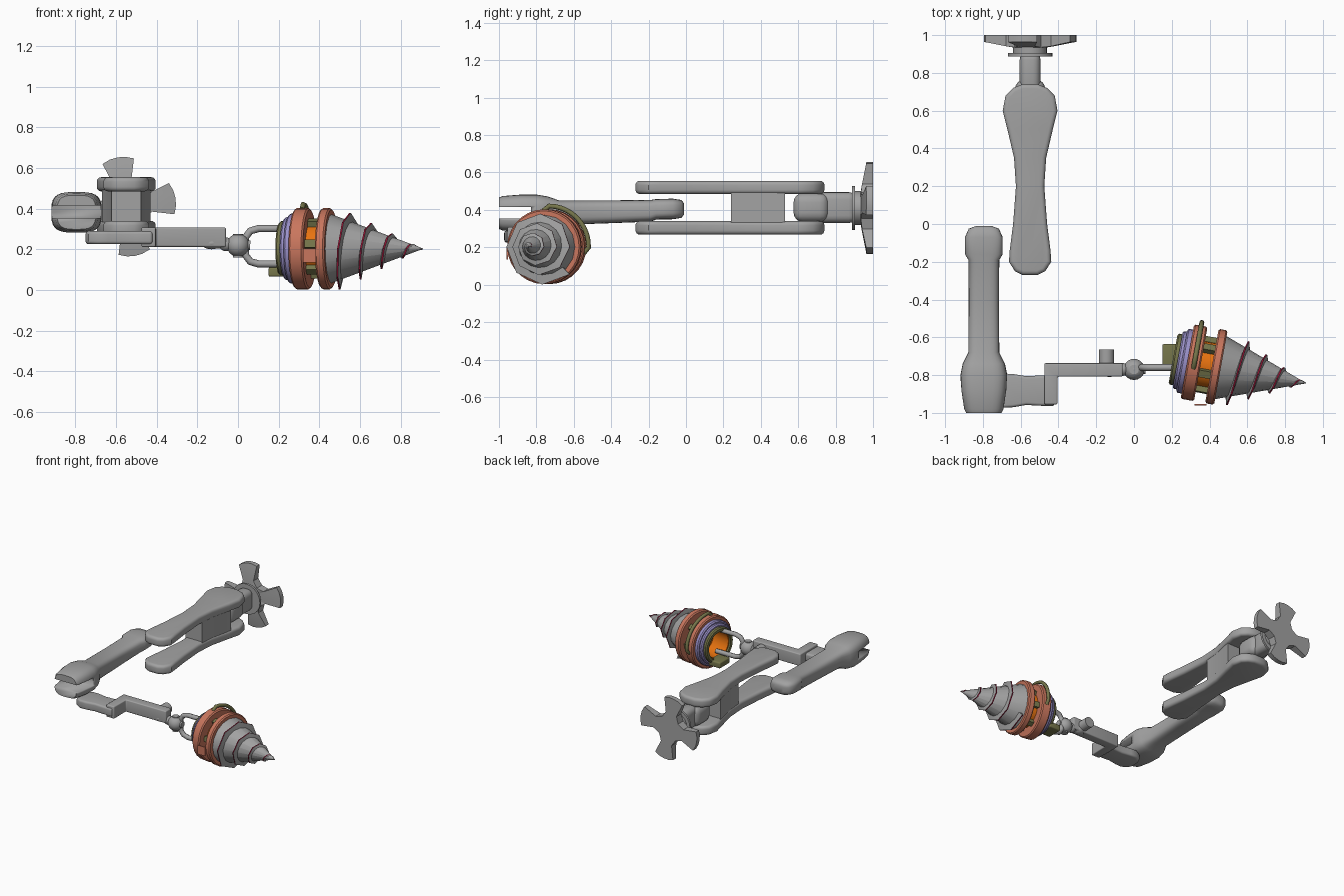
import bpy, bmesh
from math import sin, cos, pi, radians
from mathutils import Matrix, Vector

cube = bpy.data.objects.get("Cube")
if cube:
    bpy.data.objects.remove(cube)


def material(name, rgb):
    m = bpy.data.materials.new(name)
    m.use_nodes = True
    m.diffuse_color = (*rgb, 1)
    m.node_tree.nodes["Principled BSDF"].inputs["Base Color"].default_value = (*rgb, 1)
    return m


GRAY = material("metal gray", (.36, .36, .36))
SALMON = material("salmon", (.58, .18, .11))
PURPLE = material("lavender", (.32, .28, .58))
OLIVE = material("olive", (.18, .18, .07))
ORANGE = material("orange", (.8, .17, .005))
CRIMSON = material("crimson", (.33, .008, .04))


def finish(name, bm, mats, bevel=0, matrix=None, angle=35):
    bmesh.ops.recalc_face_normals(bm, faces=bm.faces)
    if bevel:
        edges = [e for e in bm.edges if e.calc_face_angle(0) > radians(50)]
        bmesh.ops.bevel(bm, geom=edges, offset=bevel, segments=4, profile=.5,
                        affect='EDGES', clamp_overlap=True)
    mesh = bpy.data.meshes.new(name)
    bm.to_mesh(mesh)
    bm.free()
    for m in mats if isinstance(mats, list) else [mats]:
        mesh.materials.append(m)
    mesh.shade_smooth()
    mesh.set_sharp_from_angle(angle=radians(angle))
    ob = bpy.data.objects.new(name, mesh)
    bpy.context.collection.objects.link(ob)
    if matrix:
        ob.matrix_world = matrix
    return ob


def bridge(bm, rings, closed=False):
    """Skin a list of vertex loops, capping the ends unless closed."""
    pairs = list(zip(rings, rings[1:])) + ([(rings[-1], rings[0])] if closed else [])
    for a, b in pairs:
        n = len(a)
        for i in range(n):
            bm.faces.new((a[i], a[(i + 1) % n], b[(i + 1) % n], b[i]))
    if not closed:
        bm.faces.new(rings[0])
        bm.faces.new(rings[-1])


def prism(name, pts, lo, hi, mat, bevel=0):
    bm = bmesh.new()
    bridge(bm, [[bm.verts.new((x, y, z)) for x, y in pts] for z in (lo, hi)])
    return finish(name, bm, mat, bevel)


def box(name, x, y, z, mat, bevel=0):
    pts = [(x[0], y[0]), (x[1], y[0]), (x[1], y[1]), (x[0], y[1])]
    return prism(name, pts, z[0], z[1], mat, bevel)


def bone(stations, centre, along_x=False):
    """Symmetric outline from (position, half width) stations."""
    pts = [(centre + w, p) for p, w in stations] + [(centre - w, p) for p, w in stations[::-1]]
    return [(b, a) for a, b in pts] if along_x else pts


def lathe(name, profile, mat, matrix, segs=28, closed=True):
    bm = bmesh.new()
    bridge(bm, [[bm.verts.new((r * cos(2 * pi * i / segs), r * sin(2 * pi * i / segs), t))
                 for i in range(segs)] for r, t in profile], closed)
    return finish(name, bm, mat, 0, matrix)


def rod(name, a, b, r, mat=GRAY):
    a, b = Vector(a), Vector(b)
    m = Matrix.Translation(a) @ (b - a).to_track_quat('Z', 'Y').to_matrix().to_4x4()
    return lathe(name, [(r, 0), (r, (b - a).length)], mat, m, 20, False)


def ball(name, centre, r, squash=(1, 1, 1)):
    bm = bmesh.new()
    bmesh.ops.create_uvsphere(bm, u_segments=20, v_segments=12, radius=r)
    bmesh.ops.scale(bm, vec=squash, verts=bm.verts)
    return finish(name, bm, GRAY, 0, Matrix.Translation(centre))


def wire(name, pts, r, mat, matrix=None):
    cu = bpy.data.curves.new(name, 'CURVE')
    cu.dimensions = '3D'
    cu.bevel_depth, cu.bevel_resolution, cu.use_fill_caps = r, 2, True
    sp = cu.splines.new('POLY')
    sp.points.add(len(pts) - 1)
    for p, co in zip(sp.points, pts):
        p.co = (*co, 1)
    cu.materials.append(mat)
    ob = bpy.data.objects.new(name, cu)
    bpy.context.collection.objects.link(ob)
    if matrix:
        ob.matrix_world = matrix


# Wall mount: four flared blades, thicker toward the hub
AX, AZ = -.55, .41
bm = bmesh.new()
outline = []
for k in range(4):
    for off, r in ((-21, .13), (-19, .24), (-9, .245), (0, .246), (9, .245), (19, .24), (21, .13), (45, .1)):
        a = radians(10 + 90 * k + off)
        outline.append((r, AX + r * cos(a), AZ + r * sin(a)))
back = [bm.verts.new((x, 1, z)) for r, x, z in outline]
front = [bm.verts.new((x, .915 + .2 * r, z)) for r, x, z in outline]
hub = bm.verts.new((AX, .92, AZ))
bm.faces.new(back)
for i in range(len(back)):
    j = (i + 1) % len(back)
    bm.faces.new((back[i], back[j], front[j], front[i]))
    bm.faces.new((front[i], front[j], hub))
finish("mount_star", bm, GRAY)
rod("mount_boss", (AX, .9, AZ), (AX, .95, AZ), .09)
rod("mount_disc", (AX, .888, AZ), (AX, .904, AZ), .118)
box("shoulder_shaft", (AX - .055, AX + .055), (.7, .91), (.33, .495), GRAY, .04)
box("shoulder_knuckle", (AX - .08, AX + .08), (.575, .765), (.335, .49), GRAY, .05)

# Upper arm: two bone-shaped plates joined by a web
BONE = [(-.27, .04), (-.25, .08), (-.2, .112), (-.14, .108), (0, .09), (.2, .075), (.35, .085),
        (.5, .12), (.6, .145), (.68, .13), (.72, .09), (.74, .04)]
for label, lo, hi in (("upper_arm_top", .485, .555), ("upper_arm_bottom", .268, .34)):
    prism(label, bone(BONE, AX), lo, hi, GRAY, .022)
prism("upper_arm_web", bone([(.24, .072), (.35, .08), (.53, .12)], AX), .3, .52, GRAY)

# Forearm: lofted rounded sections ending in a slotted clevis
SECTIONS = [(-.01, .04, .03, .405), (-.025, .08, .048, .405), (-.07, .1, .055, .405),
            (-.16, .1, .055, .403), (-.19, .082, .058, .395), (-.4, .08, .061, .39),
            (-.68, .082, .066, .385), (-.74, .112, .09, .382), (-.8, .124, .1, .382),
            (-.88, .12, .1, .382), (-.98, .105, .092, .382), (-1, .095, .084, .382)]
bm = bmesh.new()
rings = []
for y, hx, hz, cz in SECTIONS:
    ring = []
    for i in range(28):
        c, s = cos(2 * pi * i / 28), sin(2 * pi * i / 28)
        ring.append(bm.verts.new((-.795 + hx * abs(c) ** .6 * (1 if c > 0 else -1), y,
                                  cz + hz * abs(s) ** .6 * (1 if s > 0 else -1))))
    rings.append(ring)
bridge(bm, rings)
forearm = finish("forearm", bm, GRAY, angle=50)
cutter = box("slot_cutter", (-1, -.6), (-1.1, -.83), (.355, .415), GRAY)
cutter.hide_render = True
cutter.hide_set(True)
cutter.display_type = 'WIRE'
slot = forearm.modifiers.new("slot", 'BOOLEAN')
slot.operation, slot.object, slot.solver = 'DIFFERENCE', cutter, 'EXACT'

# Wrist: tongue, cranked bar and peg
TONGUE = [(-.75, .03), (-.735, .065), (-.69, .09), (-.64, .088), (-.57, .076), (-.5, .08), (-.42, .082)]
prism("wrist_tongue", bone(TONGUE, -.882, True), .225, .29, GRAY, .015)
prism("wrist_bar", [(-.475, -.955), (-.405, -.955), (-.405, -.808), (-.06, -.808), (-.06, -.737),
                    (-.475, -.737)], .212, .308, GRAY, .008)
rod("wrist_peg", (-.145, -.75, .26), (-.145, -.665, .26), .04)

# Ball joint and pulling loop
JY = -.77
ball("joint_ball", (0, JY, .22), .056)
ball("joint_eye", (-.13, JY, .23), .05, (1, .8, .6))
rod("joint_pin", (0, JY, .16), (0, JY, .275), .025)
rod("joint_neck", (-.13, JY, .23), (.06, JY, .22), .024)
ball("joint_collar", (-.06, JY, .225), .034)
upper = [(.27, .302), (.1, .302), (.06, .29), (.038, .26)]
loop = upper + [(x, .43 - z) for x, z in upper[::-1]]
wire("pull_loop", [(x, JY + .01, z) for x, z in loop], .018, GRAY)

# Drill frame: local z runs to the tip, local x is up
axis = Vector((.984, -.18, 0)).normalized()
up = Vector((0, 0, 1))
D = Matrix((up, axis.cross(up), axis)).transposed().to_4x4()
D.translation = (.32, -.735, .203)


def hoop(name, outer, inner, lo, hi, mat, chamfer=.008):
    lathe(name, [(inner, lo), (outer - chamfer, lo), (outer, lo + chamfer),
                 (outer, hi - chamfer), (outer - chamfer, hi), (inner, hi)], mat, D)


hoop("rear_hoop", .2, .125, -.038, .034, SALMON)
hoop("front_hoop", .2, .1, .094, .142, SALMON)
hoop("wide_collar", .172, .115, -.068, -.03, PURPLE)
hoop("narrow_collar", .155, .115, -.09, -.06, PURPLE)
hoop("end_collar", .137, .108, -.115, -.08, OLIVE)
hoop("core_sleeve", .122, .1, -.1, .12, ORANGE, .002)
lathe("core_floor", [(.105, .05), (.105, .07)], ORANGE, D, 28, False)

# Struts around the core
for k in range(6):
    a = radians(20 + 60 * k)
    bm = bmesh.new()
    bmesh.ops.create_cube(bm, size=1)
    bmesh.ops.scale(bm, vec=(.03, .04, .09), verts=bm.verts)
    finish("core_strut", bm, OLIVE, 0, D @ Matrix.Rotation(a, 4, 'Z') @ Matrix.Translation((.135, 0, .065)))

# Hose, side plate and rear latch
arc = [radians(8 - 9 * i) for i in range(13)]
hose = [(.195 * cos(arc[0]), .195 * sin(arc[0]), 0)]
hose += [(.218 * cos(a), .218 * sin(a), 0) for a in arc[1:-1]]
hose += [(.195 * cos(arc[-1]), .195 * sin(arc[-1]), 0)]
wire("hose", hose, .013, OLIVE, D)
box("side_plate", (.32, .385), (-.96, -.953), (.135, .205), SALMON)
box("rear_latch", (.15, .25), (-.76, -.635), (.065, .112), OLIVE, .01)

# Cone bit
BASE, TIP, SIDES, PITCH = .135, .6, 8, .105


def cone_r(t):
    return .172 * (TIP - t) / (TIP - BASE)


lathe("drill_cone", [(cone_r(BASE), BASE), (.001, TIP)], GRAY, D, 16, False)

# Spiral blade with a coloured cutting edge
bm = bmesh.new()
rows = []
for i in range(35):
    a = pi * 1.25 - 2 * pi * i / SIDES
    t = .223 + (pi - a) / (2 * pi) * PITCH - .04
    t = min(t, TIP - .012)
    ri, ro = cone_r(t) * .9, cone_r(t) * 1.31
    rows.append([bm.verts.new((r * cos(a), r * sin(a), t + d)) for r, d in
                 ((ri, -.012), (ro, -.004), (ro, .004), (ri, .012))])
bridge(bm, rows)
for f in bm.faces:
    if len(f.verts) == 4 and all(v in sum(([r[1], r[2]] for r in rows), []) for v in f.verts):
        f.material_index = 1
finish("drill_spiral", bm, [GRAY, CRIMSON], 0, D, 20)
